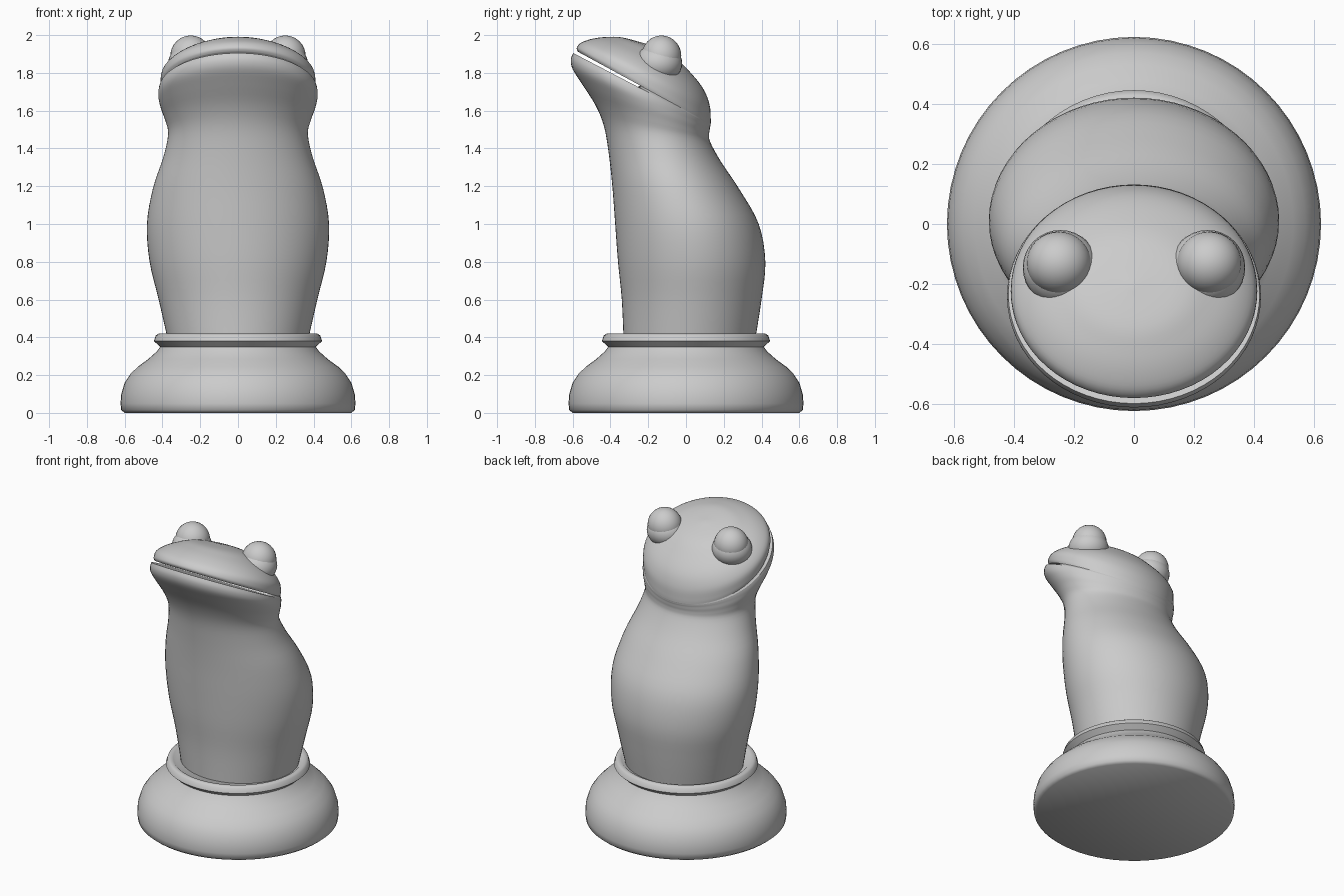
import bpy, bmesh, math
from mathutils import Vector

if "Cube" in bpy.data.objects:
    bpy.data.objects.remove(bpy.data.objects["Cube"])

N = 64


def make_object(name, rings, angle=45):
    """Skin a stack of closed rings, cap both ends, shade smooth."""
    bm = bmesh.new()
    rows = [[bm.verts.new(p) for p in ring] for ring in rings]
    for a, b in zip(rows, rows[1:]):
        for i in range(N):
            j = (i + 1) % N
            bm.faces.new((a[i], a[j], b[j], b[i]))
    bm.faces.new(rows[0][::-1])
    bm.faces.new(rows[-1])
    bmesh.ops.recalc_face_normals(bm, faces=bm.faces[:])
    mesh = bpy.data.meshes.new(name)
    bm.to_mesh(mesh)
    bm.free()
    obj = bpy.data.objects.new(name, mesh)
    bpy.context.collection.objects.link(obj)
    bpy.ops.object.select_all(action='DESELECT')
    obj.select_set(True)
    bpy.context.view_layer.objects.active = obj
    bpy.ops.object.shade_smooth_by_angle(angle=math.radians(angle))
    return obj


def section(s, front=1.0):
    """Ellipse through front (y,z), back (y,z) with a half width."""
    fy, fz, by, bz, w = s
    mid = Vector((0, (fy + by) / 2, (fz + bz) / 2))
    axis = Vector((0, (fy - by) / 2, (fz - bz) / 2))
    ring = []
    for i in range(N):
        a = math.tau * i / N
        c = math.cos(a)
        if c > 0:
            c *= front
        ring.append(mid + axis * c + Vector((w * math.sin(a), 0, 0)))
    return ring


def smooth(keys, steps=4):
    """Catmull-Rom interpolation between key sections."""
    k = [keys[0]] + keys + [keys[-1]]
    out = []
    for i in range(1, len(k) - 2):
        for s in range(steps):
            t = s / steps
            out.append([0.5 * (2 * b + (c - a) * t + (2 * a - 5 * b + 4 * c - d) * t * t
                               + (3 * b - a - 3 * c + d) * t ** 3)
                        for a, b, c, d in zip(*k[i - 1:i + 3])])
    return out + [keys[-1]]


# Turned pedestal
profile = [(0.60, 0), (0.618, 0.015), (0.622, 0.05), (0.618, 0.10), (0.60, 0.16), (0.57, 0.205),
           (0.53, 0.245), (0.475, 0.285), (0.43, 0.325), (0.412, 0.35), (0.445, 0.38),
           (0.435, 0.41), (0.42, 0.42), (0.40, 0.417), (0.38, 0.40)]
make_object("pedestal", [[Vector((r * math.sin(math.tau * i / N), -r * math.cos(math.tau * i / N), z))
                          for i in range(N)] for r, z in profile], 60)

# Body up to the lower lip: front y, front z, back y, back z, half width
body = [(-.33, .38, .365, .38, .37), (-.34, .6, .40, .6, .42), (-.36, .8, .42, .8, .468),
        (-.375, 1.0, .385, 1.0, .482), (-.39, 1.2, .285, 1.18, .45), (-.41, 1.38, .185, 1.33, .395),
        (-.435, 1.52, .13, 1.43, .37), (-.48, 1.63, .122, 1.47, .385), (-.55, 1.74, .125, 1.495, .408),
        (-.60, 1.82, .127, 1.51, .42), (-.61, 1.87, .129, 1.518, .422), (-.597, 1.905, .13, 1.525, .418)]
# Head from the upper lip to the crown
head = [(-.572, 1.912, .131, 1.53, .405), (-.578, 1.935, .131, 1.56, .41), (-.55, 1.963, .125, 1.63, .402),
        (-.49, 1.982, .095, 1.71, .35), (-.42, 1.99, .03, 1.795, .27), (-.34, 1.988, -.06, 1.88, .17),
        (-.225, 1.958, -.205, 1.953, .01)]
lower, upper = smooth(body), smooth(head)
# The mouth slit is open over the whole front half
rings = ([section(s) for s in lower] + [section(lower[-1], 0.06), section(upper[0], 0.06)]
         + [section(s) for s in upper])
make_object("frog_body", rings)


# Bulging eyes with a softer mound beneath each
def ball(name, loc, scale):
    bpy.ops.mesh.primitive_uv_sphere_add(segments=32, ring_count=16, location=loc)
    obj = bpy.context.object
    obj.name = name
    obj.scale = scale
    bpy.ops.object.shade_smooth()


for side, x in (("left", 1), ("right", -1)):
    ball(side + "_eye", (x * .25, -.13, 1.89), (.108, .105, .108))
    ball(side + "_eye_mound", (x * .245, -.145, 1.85), (.125, .125, .105))
